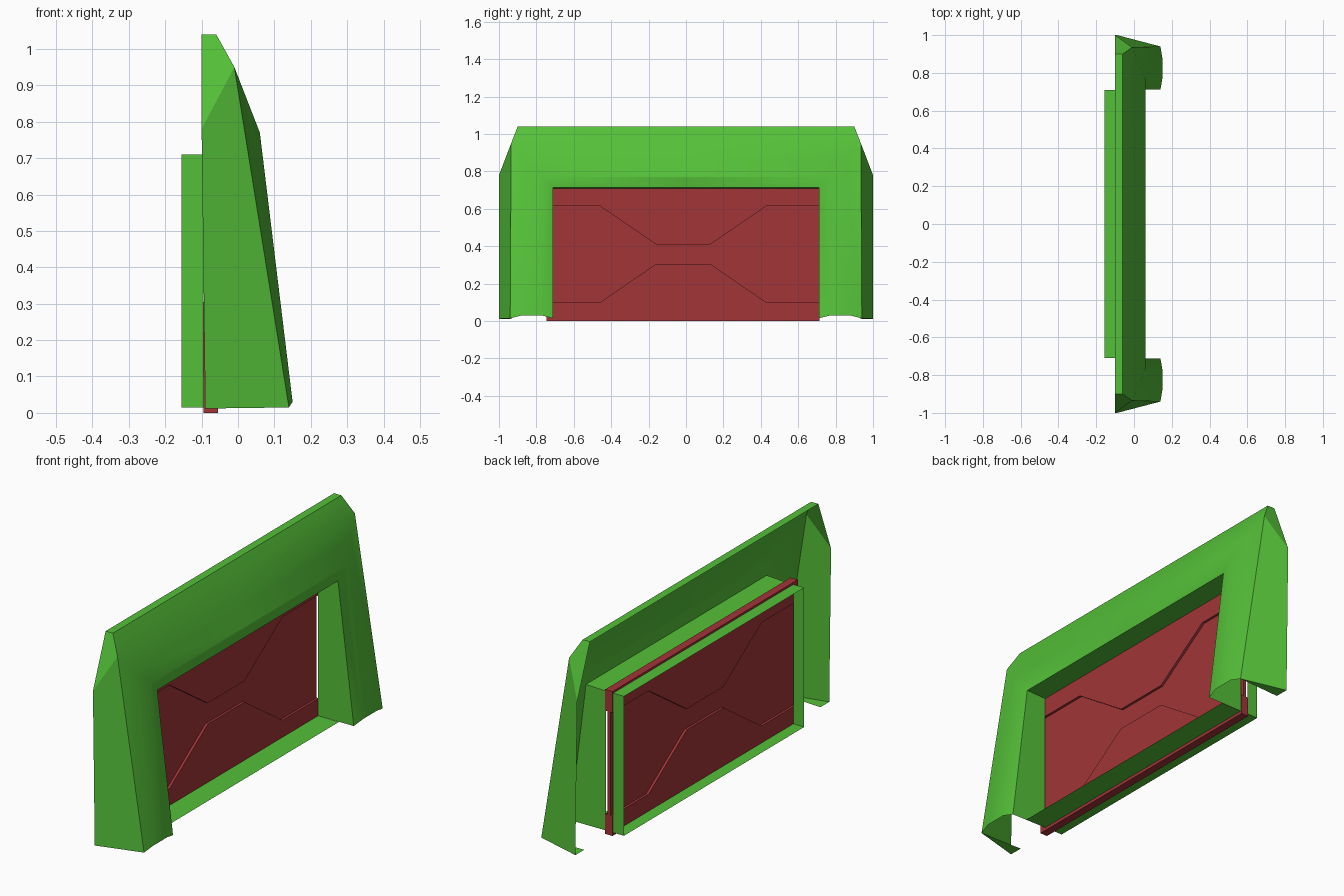
import bpy, bmesh, math

cube = bpy.data.objects.get("Cube")
if cube:
    bpy.data.objects.remove(cube, do_unlink=True)


def make_material(name, rgb):
    m = bpy.data.materials.new(name)
    m.use_nodes = True
    m.diffuse_color = (*rgb, 1)
    m.node_tree.nodes["Principled BSDF"].inputs["Base Color"].default_value = (*rgb, 1)
    return m


GREEN = make_material("green_paint", (0.09, 0.53, 0.04))
RED = make_material("red_paint", (0.36, 0.036, 0.04))


def make_object(name, bm, mat, smooth=False):
    bmesh.ops.remove_doubles(bm, verts=bm.verts, dist=1e-5)
    bmesh.ops.recalc_face_normals(bm, faces=bm.faces)
    me = bpy.data.meshes.new(name)
    bm.to_mesh(me)
    bm.free()
    me.materials.append(mat)
    ob = bpy.data.objects.new(name, me)
    bpy.context.collection.objects.link(ob)
    if smooth:
        bpy.ops.object.select_all(action='DESELECT')
        ob.select_set(True)
        bpy.context.view_layer.objects.active = ob
        bpy.ops.object.shade_smooth_by_angle(angle=math.radians(25))
    return ob


def add_face(bm, *pts):
    bm.faces.new([bm.verts.new(p) for p in pts])


def loft(bm, a, b):
    for i in range(len(a) - 1):
        add_face(bm, a[i], a[i + 1], b[i + 1], b[i])


# Archway shell: leg foot, mitred corner and beam middle sections, both halves
foot = [(-0.09, 1.0, 0.012), (0.14, 0.94, 0.015), (0.15, 0.88, 0.03),
        (0.15, 0.77, 0.03), (0.14, 0.712, 0.015), (-0.055, 0.71, 0.015)]
corner = [(-0.1, 1.0, 0.78), (-0.01, 0.935, 0.95), (0.025, 0.855, 0.86),
          (0.06, 0.77, 0.77), (0.053, 0.712, 0.715), (-0.055, 0.71, 0.71)]
top_front, top_back = (-0.06, 0.9, 1.04), (-0.1, 0.9, 1.04)

bm = bmesh.new()
for s in (1, -1):
    def side(p):
        return (p[0], p[1] * s, p[2])

    def mid(p):
        return (p[0], 0, p[2])
    f, c = [side(p) for p in foot], [side(p) for p in corner]
    tf, tb = side(top_front), side(top_back)
    loft(bm, f, c)                                   # leg
    add_face(bm, c[0], c[1], tf, tb)                 # clipped corner
    beam = [tb, tf] + c[1:]
    loft(bm, beam, [mid(p) for p in beam])           # beam
    add_face(bm, f[0], f[1], (-0.09, s * 0.93, 0.012))  # foot flap
make_object("archway_shell", bm, GREEN, smooth=True)

# Threshold inside the opening
bm = bmesh.new()
add_face(bm, (-0.055, -0.71, 0.015), (0.06, -0.71, 0.015),
         (0.06, 0.71, 0.015), (-0.055, 0.71, 0.015))
make_object("threshold", bm, GREEN)

# Rear frame: thin rectangular sleeve
bm = bmesh.new()
ring = [(-0.71, 0.015), (0.71, 0.015), (0.71, 0.71), (-0.71, 0.71), (-0.71, 0.015)]
loft(bm, [(-0.155, y, z) for y, z in ring], [(-0.095, y, z) for y, z in ring])
make_object("rear_frame", bm, GREEN)

# Door panels: outlines in (y, z), extruded along x
Y0, Y1, MID_Y = -0.745, 0.715, -0.015


def door_panel(name, outline, x0, x1):
    bm = bmesh.new()
    face = bm.faces.new([bm.verts.new((x0, y, z)) for y, z in outline])
    ext = bmesh.ops.extrude_face_region(bm, geom=[face])
    verts = [g for g in ext["geom"] if isinstance(g, bmesh.types.BMVert)]
    bmesh.ops.translate(bm, verts=verts, vec=(x1 - x0, 0, 0))
    make_object(name, bm, RED)


def seam(z_side, z_mid):
    return [(Y0, z_side), (MID_Y - 0.445, z_side), (MID_Y - 0.145, z_mid),
            (MID_Y + 0.145, z_mid), (MID_Y + 0.445, z_side), (Y1, z_side)]


low, high = seam(0.10, 0.305), seam(0.615, 0.41)
door_panel("lower_door", [(Y1, 0), (Y0, 0)] + low, -0.095, -0.055)
door_panel("upper_door", [(Y1, 0.72), (Y0, 0.72)] + high, -0.095, -0.055)
door_panel("middle_door", low + high[::-1], -0.083, -0.067)
